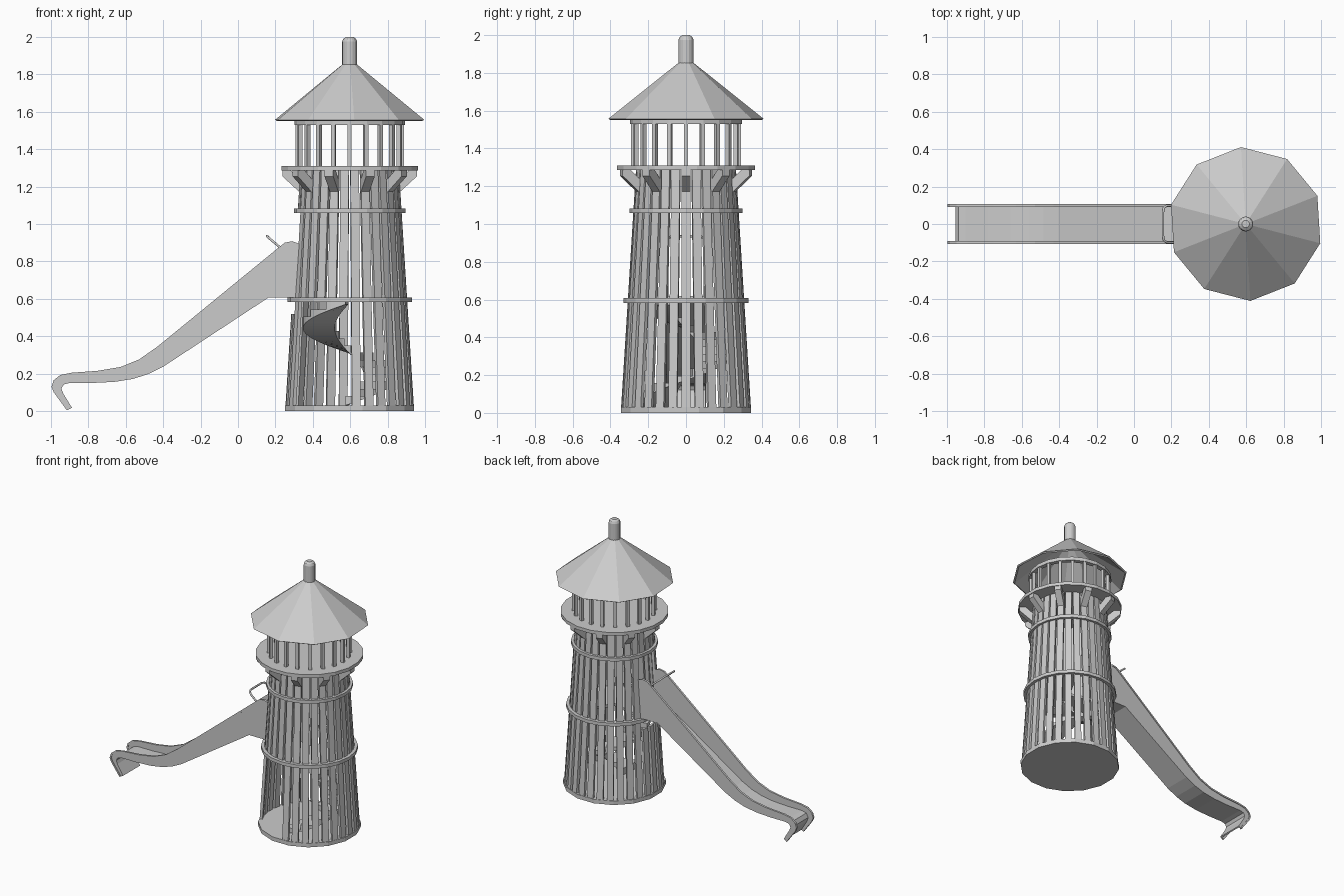
import bpy, bmesh, math
from mathutils import Vector

if "Cube" in bpy.data.objects:
    bpy.data.objects.remove(bpy.data.objects["Cube"])

CX = 0.597  # tower axis


def finish(name, bm):
    bmesh.ops.recalc_face_normals(bm, faces=bm.faces)
    me = bpy.data.meshes.new(name)
    bm.to_mesh(me)
    bm.free()
    ob = bpy.data.objects.new(name, me)
    bpy.context.collection.objects.link(ob)
    return ob


def pol(r, deg, z):
    a = math.radians(deg)
    return Vector((CX + r * math.cos(a), r * math.sin(a), z))


def lathe(name, prof, n, phase=0, closed=False, cap=False):
    """Revolve (r, z) points round the tower axis with n sides."""
    bm = bmesh.new()
    rows = [[bm.verts.new(pol(r, phase + 360 * i / n, z)) for i in range(n)] for r, z in prof]
    pairs = list(zip(rows, rows[1:])) + ([(rows[-1], rows[0])] if closed else [])
    for a, b in pairs:
        for i in range(n):
            j = (i + 1) % n
            bm.faces.new((a[i], a[j], b[j], b[i]))
    if cap:
        bm.faces.new(rows[0])
        bm.faces.new(rows[-1])
    return finish(name, bm)


def ring(name, r_in, r_out, z0, z1, n):
    return lathe(name, [(r_in, z0), (r_out, z0), (r_out, z1), (r_in, z1)], n, closed=True)


def prism(bm, a, b):
    """Close two matching outlines into a solid."""
    va, vb = [bm.verts.new(p) for p in a], [bm.verts.new(p) for p in b]
    bm.faces.new(va)
    bm.faces.new(vb[::-1])
    for i in range(len(va)):
        j = (i + 1) % len(va)
        bm.faces.new((va[i], va[j], vb[j], vb[i]))


def post(bm, deg, r0, z0, r1, z1, w, t):
    """Upright board, outer face at radius r, at an angle round the tower."""
    a = math.radians(deg)
    side = Vector((-math.sin(a), math.cos(a), 0)) * w / 2
    def rect(r, z):
        o, i = pol(r, deg, z), pol(r - t, deg, z)
        return [o - side, o + side, i + side, i - side]
    prism(bm, rect(r0, z0), rect(r1, z1))


# base, hoops, floors
lathe("base", [(0.352, 0), (0.352, 0.03)], 16, 11.25, cap=True)
ring("middle_hoop", 0.29, 0.332, 0.583, 0.608, 20)
ring("upper_hoop", 0.26, 0.298, 1.058, 1.083, 20)
lathe("balcony", [(0.37, 1.285), (0.37, 1.31)], 20, 9, cap=True)
ring("eave_ring", 0.262, 0.296, 1.53, 1.557, 20)

# landing with an opening over the stairs
bm = bmesh.new()
outline = [(0, 0)] + [(0.295, d) for d in range(165, 421, 15)]
prism(bm, [pol(r, d, 0.585) for r, d in outline], [pol(r, d, 0.605) for r, d in outline])
finish("landing", bm)

# tower boards, with gaps for the doorway and the slide entrance
rad = lambda z: 0.345 - 0.063 * z
bm = bmesh.new()
for k in range(30):
    d = 12 * k
    spans = [(0.03, 1.285)]
    if 210 < d < 270:
        spans = [(0.59, 1.285)]
    elif abs(d - 180) < 20:
        spans = [(0.03, 0.52), (1.065, 1.285)]
    for z0, z1 in spans:
        post(bm, d, rad(z0), z0, rad(z1), z1, 0.046, 0.02)
finish("tower_boards", bm)

# lookout posts
bm = bmesh.new()
for k in range(20):
    post(bm, 18 * k, 0.29, 1.31, 0.29, 1.532, 0.022, 0.022)
finish("lookout_posts", bm)

# balcony brackets
bm = bmesh.new()
shape = [(0.262, 1.165), (0.36, 1.255), (0.36, 1.286), (0.315, 1.286), (0.262, 1.235)]
for k in range(10):
    a = math.radians(36 * k)
    side = Vector((-math.sin(a), math.cos(a), 0)) * 0.024
    pts = [pol(r, 36 * k, z) for r, z in shape]
    prism(bm, [p - side for p in pts], [p + side for p in pts])
finish("balcony_brackets", bm)

# roof and finial
lathe("roof", [(0.02, 1.845), (0.4, 1.55), (0.412, 1.557), (0.038, 1.855), (0.02, 1.855)], 10, -14.5, closed=True)
fin = lathe("finial", [(0.04, 1.85), (0.04, 1.975), (0.034, 1.99), (0.02, 2.0)], 16, cap=True)

# spiral stairs with smooth sloping underside
bm = bmesh.new()
steps, start, sub = 14, -95, 4
sweep = 360 / steps
under = lambda d: 0.03 + (d - start) * 0.0015
for s in range(steps):
    top = under(start + (s + 1) * sweep) + 0.012
    for q in range(sub):
        d0 = start + (s + q / sub) * sweep
        d1 = d0 + sweep / sub
        prism(bm,
              [pol(0.08, d0, under(d0)), pol(0.25, d0, under(d0)), pol(0.25, d0, top), pol(0.08, d0, top)],
              [pol(0.08, d1, under(d1)), pol(0.25, d1, under(d1)), pol(0.25, d1, top), pol(0.08, d1, top)])
bmesh.ops.remove_doubles(bm, verts=bm.verts, dist=0.0001)
seen = {}
for f in list(bm.faces):  # drop the inner walls between slices
    c = f.calc_center_median()
    if len(f.link_loops if hasattr(f, "link_loops") else f.loops) == 4 and all(len(e.link_faces) > 2 for e in f.edges):
        bm.faces.remove(f)
finish("spiral_stairs", bm)

# slide side profile: upper edge and lower edge, tower to ground
upper = [(0.325, 0.895), (0.29, 0.908), (0.25, 0.9), (0.2, 0.86), (-0.43, 0.345), (-0.53, 0.275),
         (-0.63, 0.235), (-0.75, 0.215), (-0.89, 0.205), (-0.95, 0.193), (-0.985, 0.165),
         (-0.997, 0.13), (-0.985, 0.1), (-0.915, 0.004)]
lower = [(0.325, 0.608), (0.165, 0.608), (-0.4, 0.237), (-0.48, 0.198), (-0.56, 0.172),
         (-0.66, 0.156), (-0.78, 0.15), (-0.9, 0.15), (-0.932, 0.142), (-0.944, 0.12),
         (-0.935, 0.095), (-0.888, 0.018)]


def ribbon(name, path, t, y0, y1):
    """Strip of thickness t laid along an (x, z) path."""
    pts = [Vector(p) for p in path]
    off = []
    for i, p in enumerate(pts):
        d = (pts[min(i + 1, len(pts) - 1)] - pts[max(i - 1, 0)]).normalized()
        off.append(p + Vector((d.y, -d.x)) * t)
    bm = bmesh.new()
    rows = [[bm.verts.new(v) for v in ((p.x, y0, p.y), (p.x, y1, p.y), (o.x, y1, o.y), (o.x, y0, o.y))]
            for p, o in zip(pts, off)]
    for a, b in zip(rows, rows[1:]):
        for i in range(4):
            bm.faces.new((a[i], a[(i + 1) % 4], b[(i + 1) % 4], b[i]))
    bm.faces.new(rows[0])
    bm.faces.new(rows[-1])
    return finish(name, bm)


ribbon("slide_bed", lower, 0.01, -0.098, 0.098)
for side, s in (("front", -1), ("back", 1)):
    bm = bmesh.new()
    loop = upper + lower[::-1]
    prism(bm, [Vector((x, s * 0.095, z)) for x, z in loop], [Vector((x, s * 0.103, z)) for x, z in loop])
    finish("slide_wall_" + side, bm)
    y = sorted((s * 0.092, s * 0.107))
    ribbon("slide_rim_" + side, upper, -0.012, y[0], y[1])

# grab bar over the slide entrance
cu = bpy.data.curves.new("grab_bar", "CURVE")
cu.dimensions = "3D"
cu.bevel_depth = 0.007
cu.bevel_resolution = 1
half = [(0.225, 0.1, 0.875), (0.175, 0.098, 0.917), (0.16, 0.088, 0.93), (0.155, 0.065, 0.935)]
path = half + [(x, -y, z) for x, y, z in half[::-1]]
sp = cu.splines.new("POLY")
sp.points.add(len(path) - 1)
for p, c in zip(sp.points, path):
    p.co = (*c, 1)
bpy.context.collection.objects.link(bpy.data.objects.new("grab_bar", cu))
